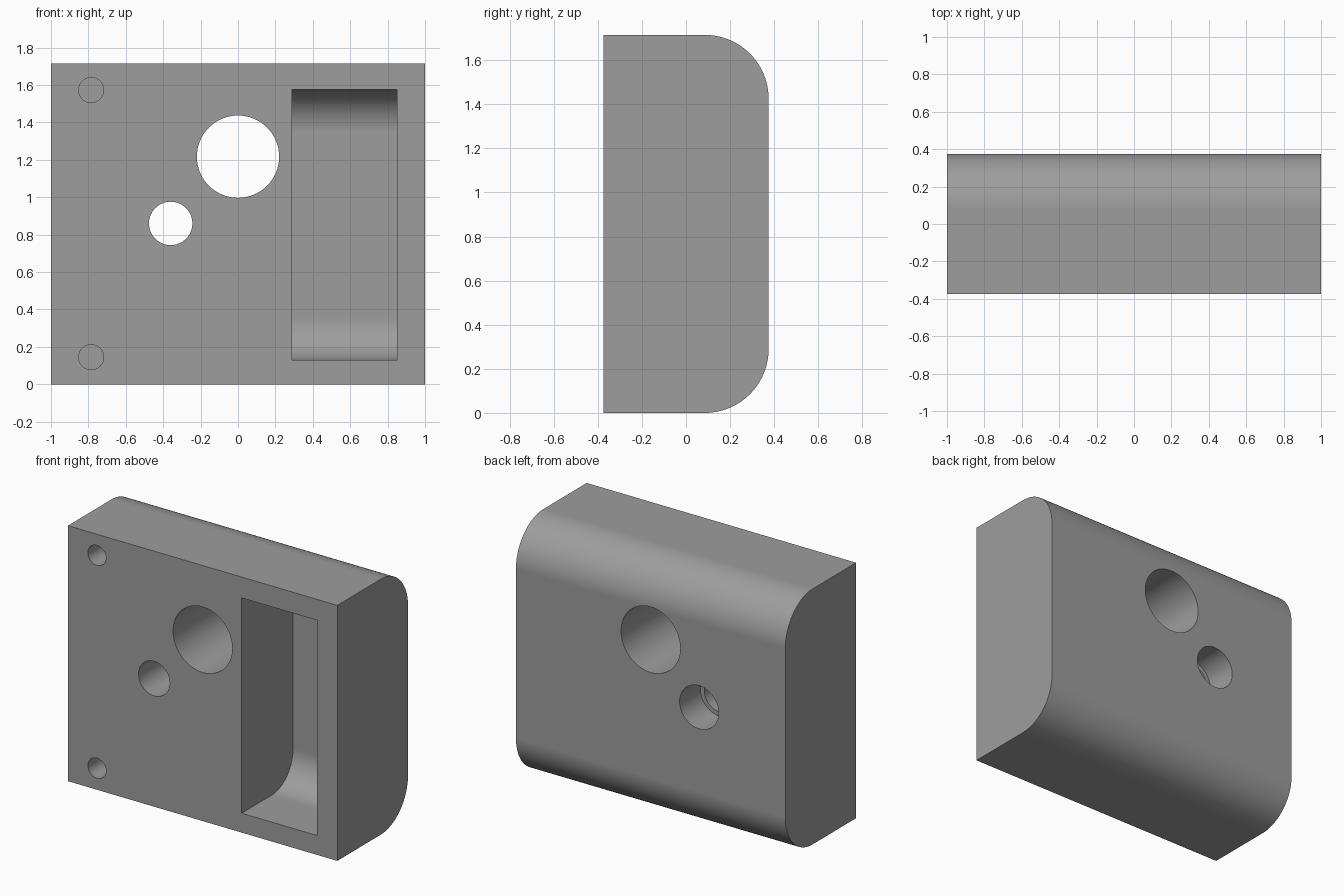
import bpy, bmesh, math
from mathutils import Matrix

if "Cube" in bpy.data.objects:
    bpy.data.objects.remove(bpy.data.objects["Cube"])

grey = bpy.data.materials.new("grey")
grey.diffuse_color = (0.34, 0.34, 0.34, 1)
grey.use_nodes = True
grey.node_tree.nodes["Principled BSDF"].inputs["Base Color"].default_value = grey.diffuse_color


def new_object(name, bm):
    bmesh.ops.recalc_face_normals(bm, faces=bm.faces)
    mesh = bpy.data.meshes.new(name)
    bm.to_mesh(mesh)
    bm.free()
    mesh.materials.append(grey)
    obj = bpy.data.objects.new(name, mesh)
    bpy.context.collection.objects.link(obj)
    return obj


def rounded_prism(name, x0, x1, y0, y1, z0, z1, r, steps=24):
    """Side profile with two rounded rear corners, extruded along x."""
    pts = [(y0, z1), (y0, z0)]
    for cz, start in ((z0 + r, -90), (z1 - r, 0)):
        for i in range(steps + 1):
            a = math.radians(start + 90 * i / steps)
            pts.append((y1 - r + r * math.cos(a), cz + r * math.sin(a)))
    bm = bmesh.new()
    face = bm.faces.new([bm.verts.new((x0, y, z)) for y, z in pts])
    ext = bmesh.ops.extrude_face_region(bm, geom=[face])["geom"]
    verts = [v for v in ext if isinstance(v, bmesh.types.BMVert)]
    bmesh.ops.translate(bm, verts=verts, vec=(x1 - x0, 0, 0))
    return new_object(name, bm)


def bore(name, x, z, r, y0, y1):
    """Cylinder along y."""
    bm = bmesh.new()
    bmesh.ops.create_cone(
        bm, cap_ends=True, segments=64, radius1=r, radius2=r, depth=y1 - y0,
        matrix=Matrix.Translation((x, (y0 + y1) / 2, z)) @ Matrix.Rotation(math.pi / 2, 4, 'X'))
    return new_object(name, bm)


# Main block with rounded rear edges
block = rounded_prism("block", -1, 1, -0.375, 0.375, 0, 1.715, 0.29)

# Pocket, through holes, rear counterbore and blind mounting holes
cutters = [
    rounded_prism("pocket_cutter", 0.29, 0.85, -0.5, 0.17, 0.13, 1.575, 0.225),
    bore("large_hole_cutter", 0, 1.217, 0.22, -0.5, 0.5),
    bore("small_hole_cutter", -0.36, 0.86, 0.116, -0.5, 0.5),
    bore("counterbore_cutter", -0.36, 0.86, 0.145, 0.155, 0.5),
    bore("upper_mount_cutter", -0.785, 1.573, 0.067, -0.5, 0.0),
    bore("lower_mount_cutter", -0.785, 0.145, 0.067, -0.5, 0.0),
]

bpy.context.view_layer.objects.active = block
block.select_set(True)
for cutter in cutters:
    mod = block.modifiers.new(cutter.name, 'BOOLEAN')
    mod.operation = 'DIFFERENCE'
    mod.solver = 'EXACT'
    mod.object = cutter
    bpy.ops.object.modifier_apply(modifier=mod.name)
    bpy.data.objects.remove(cutter, do_unlink=True)

# Smooth curved walls, crisp edges
bpy.ops.object.shade_smooth_by_angle(angle=math.radians(30))
weighted = block.modifiers.new("weighted_normals", 'WEIGHTED_NORMAL')
weighted.keep_sharp = True
